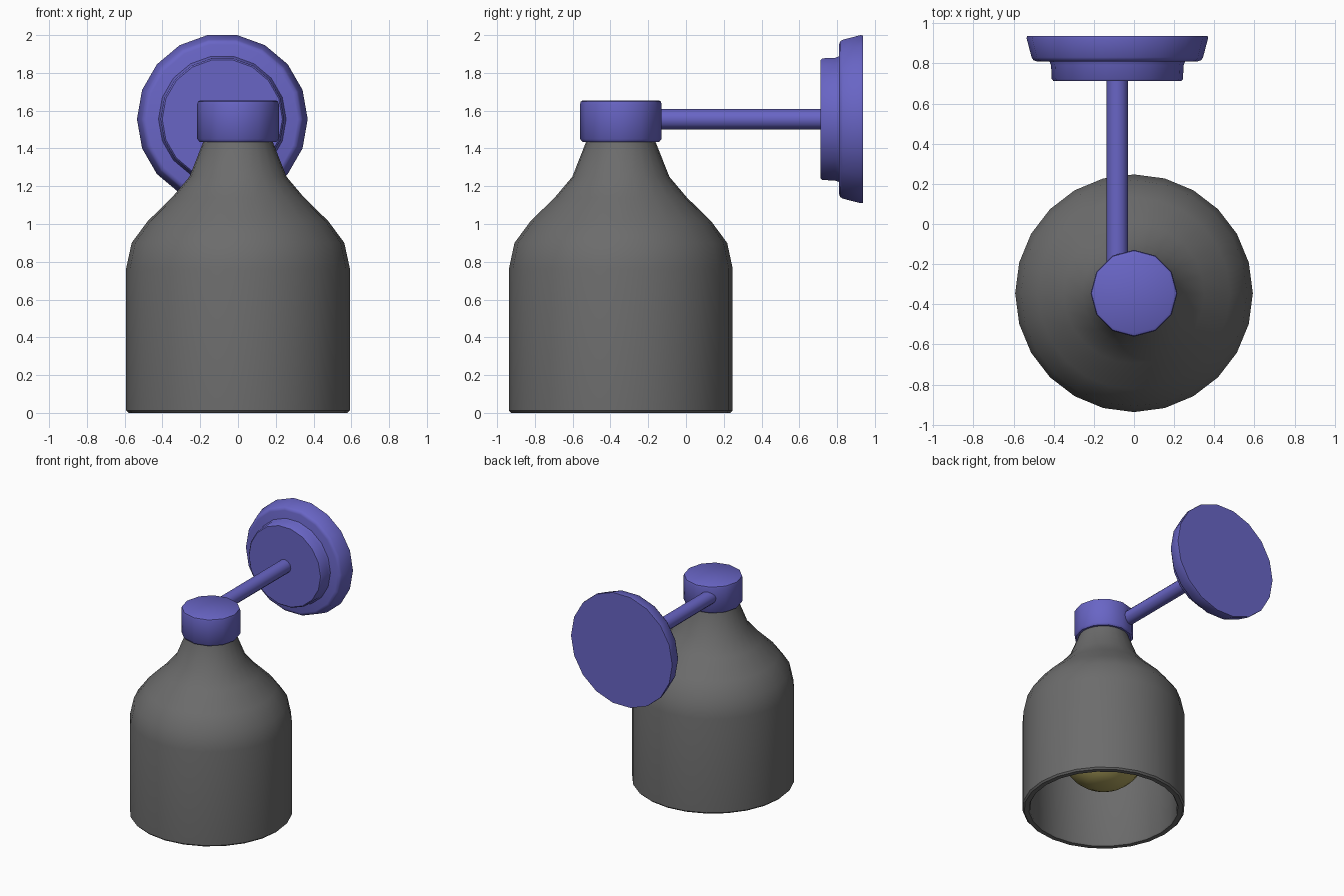
import bpy, bmesh, math
from mathutils import Matrix

cube = bpy.data.objects.get("Cube")
if cube:
    bpy.data.objects.remove(cube, do_unlink=True)


def material(name, rgb):
    m = bpy.data.materials.new(name)
    m.use_nodes = True
    col = (*rgb, 1)
    m.diffuse_color = col
    m.node_tree.nodes["Principled BSDF"].inputs["Base Color"].default_value = col
    return m


blue = material("blue_metal", (0.14, 0.13, 0.56))
grey = material("dark_grey_shade", (0.15, 0.15, 0.15))
yellow = material("warm_yellow_bulb", (0.42, 0.36, 0.11))


def lathe(name, profile, sides, mat, loc, along_y=False, hollow=False):
    """Spin (radius, height) points; hollow joins last ring to first, else ends are capped."""
    bm = bmesh.new()
    rings = []
    for r, h in profile:
        ring = []
        for i in range(sides):
            a = math.tau * i / sides
            ring.append(bm.verts.new((r * math.cos(a), r * math.sin(a), h)))
        rings.append(ring)
    pairs = list(zip(rings, rings[1:]))
    if hollow:
        pairs.append((rings[-1], rings[0]))
    else:
        bm.faces.new(rings[0])
        bm.faces.new(rings[-1])
    for lo, hi in pairs:
        for i in range(sides):
            j = (i + 1) % sides
            bm.faces.new((lo[i], lo[j], hi[j], hi[i]))
    bmesh.ops.recalc_face_normals(bm, faces=bm.faces)
    if along_y:
        bm.transform(Matrix.Rotation(-math.pi / 2, 4, 'X'))
    me = bpy.data.meshes.new(name)
    bm.to_mesh(me)
    bm.free()
    me.materials.append(mat)
    ob = bpy.data.objects.new(name, me)
    ob.location = loc
    bpy.context.collection.objects.link(ob)
    bpy.ops.object.select_all(action='DESELECT')
    ob.select_set(True)
    bpy.context.view_layer.objects.active = ob
    bpy.ops.object.shade_smooth_by_angle(angle=math.radians(40))
    return ob


lamp = (0, -0.345, 0)
mount = (-0.083, 0, 1.555)

# Bell-shaped shade with a thin wall, open at the bottom
wall = 0.055
outer = [(0.58, 0), (0.592, 0.012), (0.592, 0.765), (0.563, 0.9), (0.478, 1.015),
         (0.35, 1.14), (0.257, 1.25), (0.182, 1.44), (0.175, 1.48)]
inner = [(r - wall, h) for r, h in reversed(outer[2:])] + [(0.537, 0.012), (0.545, 0)]
lathe("shade", outer + inner, 24, grey, lamp, hollow=True)

# Cap over the shade neck
lathe("shade_cap", [(0.203, 1.435), (0.216, 1.45), (0.216, 1.635), (0.212, 1.648), (0.2, 1.655)],
      12, blue, lamp)

# Round bulb with a neck running up into the cap
radius, centre = 0.32, 0.51
bulb = []
for k in range(1, 14):
    t = math.pi * k / 16
    bulb.append((radius * math.sin(t), centre - radius * math.cos(t)))
bulb += [(0.12, 0.92), (0.1, 1.05), (0.1, 1.46)]
lathe("bulb", bulb, 24, yellow, lamp)

# Arm from the cap back to the wall plate
lathe("arm", [(0.054, -0.25), (0.054, 0.76)], 12, blue, mount, along_y=True)

# Stepped wall plate
lathe("wall_plate_front", [(0.318, 0.712), (0.327, 0.722), (0.33, 0.79), (0.34, 0.815)],
      18, blue, mount, along_y=True)
lathe("wall_plate_back", [(0.4, 0.81), (0.418, 0.816), (0.427, 0.83), (0.452, 0.925), (0.45, 0.936)],
      18, blue, mount, along_y=True)
